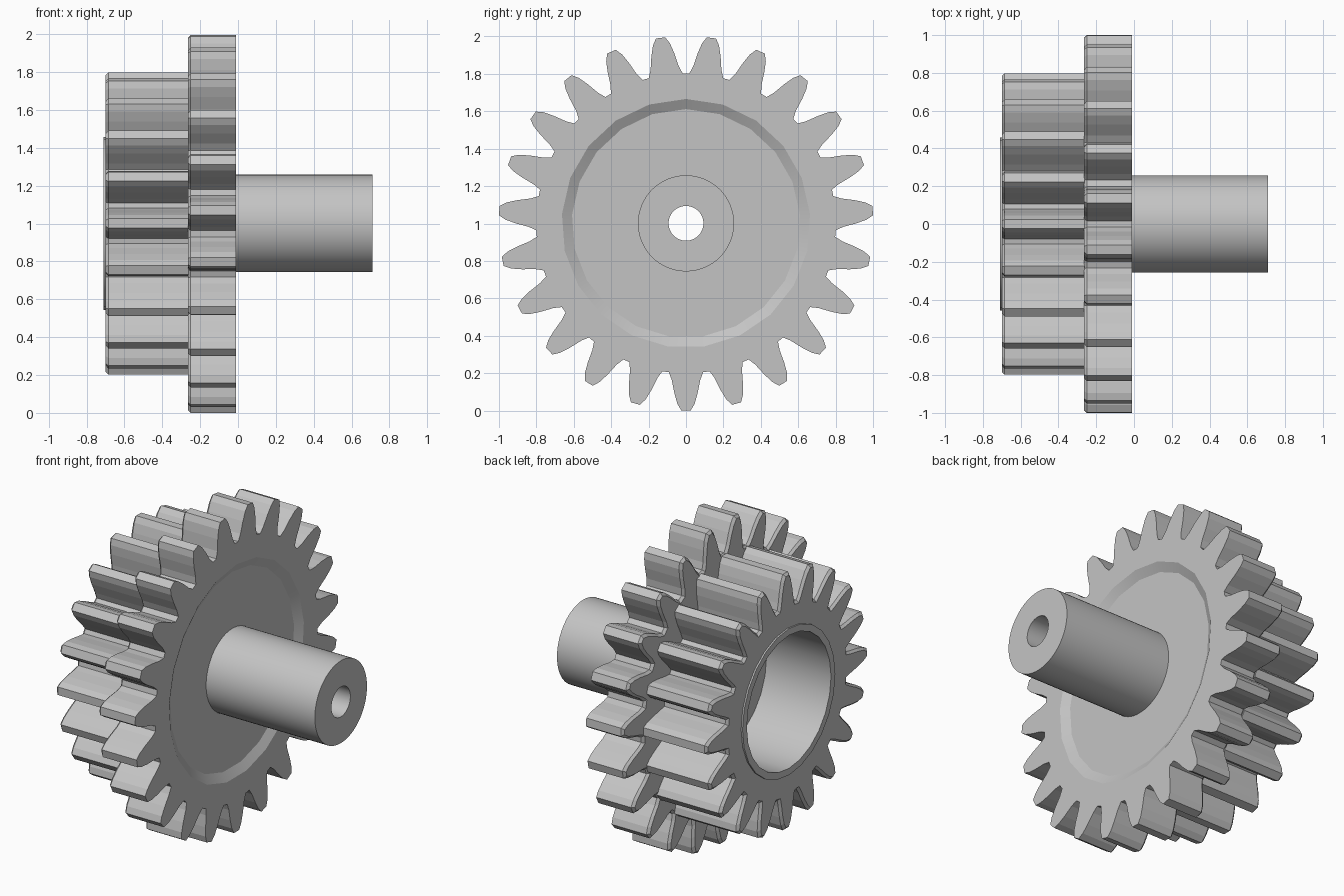
import bpy, bmesh
from math import sin, cos, asin, pi, tau, radians

cube = bpy.data.objects.get("Cube")
if cube:
    bpy.data.objects.remove(cube)

steel = bpy.data.materials.new("grey_steel")
steel.use_nodes = True
steel.diffuse_color = (0.55, 0.55, 0.55, 1)
bsdf = steel.node_tree.nodes["Principled BSDF"]
bsdf.inputs["Base Color"].default_value = (0.55, 0.55, 0.55, 1)

CENTRE_Z = 1.001
# Half a tooth: depth below the tip, half width
LARGE_FLANK = [(0.2, 0.092), (0.16, 0.076), (0.09, 0.062), (0.035, 0.046), (0.0, 0.025)]
SMALL_FLANK = [(0.2, 0.08), (0.16, 0.07), (0.09, 0.058), (0.035, 0.044), (0.0, 0.025)]


def circle(radius, sides, phase=pi / 2):
    return [(radius * cos(phase + tau * i / sides), radius * sin(phase + tau * i / sides))
            for i in range(sides)]


def gear_outline(flank, tip, teeth, phase, inset=0.0):
    points = []
    sides = [(d, -h) for d, h in flank] + [(d, h) for d, h in reversed(flank)]
    for i in range(teeth):
        for depth, half in sides:
            r = tip - depth - inset
            shrink = inset * 0.7 if half > 0 else -inset * 0.7
            a = phase + tau * i / teeth + asin((half - shrink) / r)
            points.append((r * cos(a), r * sin(a)))
    return points


def add_ring(bm, x, outline):
    verts = [bm.verts.new((x, y, z + CENTRE_Z)) for y, z in outline]
    edges = [bm.edges.new((v, verts[i - 1])) for i, v in enumerate(verts)]
    return verts, edges


def loft(bm, rings, smooth=False):
    for (a, _), (b, _) in zip(rings, rings[1:]):
        for i in range(len(a)):
            face = bm.faces.new((a[i - 1], a[i], b[i], b[i - 1]))
            face.smooth = smooth


def fill(bm, outer, inner):
    bmesh.ops.triangle_fill(bm, edges=outer[1] + inner[1], use_beauty=True,
                            use_dissolve=False, normal=(1, 0, 0))


def finish(bm, name):
    bmesh.ops.recalc_face_normals(bm, faces=bm.faces[:])
    mesh = bpy.data.meshes.new(name)
    bm.to_mesh(mesh)
    bm.free()
    mesh.materials.append(steel)
    obj = bpy.data.objects.new(name, mesh)
    bpy.context.collection.objects.link(obj)
    return obj


def lathe(name, profile, sides):
    """Closed ring turned about the x axis from (x, radius) points."""
    bm = bmesh.new()
    rings = [add_ring(bm, x, circle(r, sides)) for x, r in profile]
    loft(bm, rings + rings[:1])
    obj = finish(bm, name)
    bpy.ops.object.select_all(action="DESELECT")
    obj.select_set(True)
    bpy.context.view_layer.objects.active = obj
    bpy.ops.object.shade_smooth_by_angle(angle=radians(30))


def toothed_rim(bm, left, right, flank, tip, teeth, phase, chamfer=0.015):
    """Outer toothed wall with its left edge chamfered."""
    rings = [add_ring(bm, left, gear_outline(flank, tip, teeth, phase, chamfer)),
             add_ring(bm, left + chamfer, gear_outline(flank, tip, teeth, phase)),
             add_ring(bm, right, gear_outline(flank, tip, teeth, phase))]
    loft(bm, rings)
    return rings[0], rings[-1]


# Large gear with a dished right face and a bored web
bm = bmesh.new()
left, right = toothed_rim(bm, -0.265, -0.01, LARGE_FLANK, 1.001, 23, -pi / 2)
dish = [add_ring(bm, -0.01, circle(0.665, 21)), add_ring(bm, -0.04, circle(0.611, 21))]
hole = [add_ring(bm, -0.04, circle(0.093, 48)), add_ring(bm, -0.265, circle(0.093, 48))]
loft(bm, dish, smooth=True)
loft(bm, hole, smooth=True)
fill(bm, right, dish[0])
fill(bm, dish[1], hole[0])
fill(bm, left, hole[1])
finish(bm, "large_gear")

# Small gear, open in the middle for the bore
bm = bmesh.new()
left, right = toothed_rim(bm, -0.70, -0.262, SMALL_FLANK, 0.798, 20, 0)
bore = [add_ring(bm, -0.70, circle(0.44, 24)), add_ring(bm, -0.262, circle(0.44, 24))]
loft(bm, bore, smooth=True)
fill(bm, left, bore[0])
fill(bm, right, bore[1])
finish(bm, "small_gear")

# Raised lip and smooth wall of the bore
lathe("bore_sleeve", [(-0.695, 0.457), (-0.71, 0.457), (-0.71, 0.415), (-0.262, 0.415),
                      (-0.262, 0.457)], 24)

# Hollow shaft
lathe("shaft", [(-0.042, 0.257), (0.71, 0.257), (0.71, 0.093), (-0.042, 0.093)], 64)
